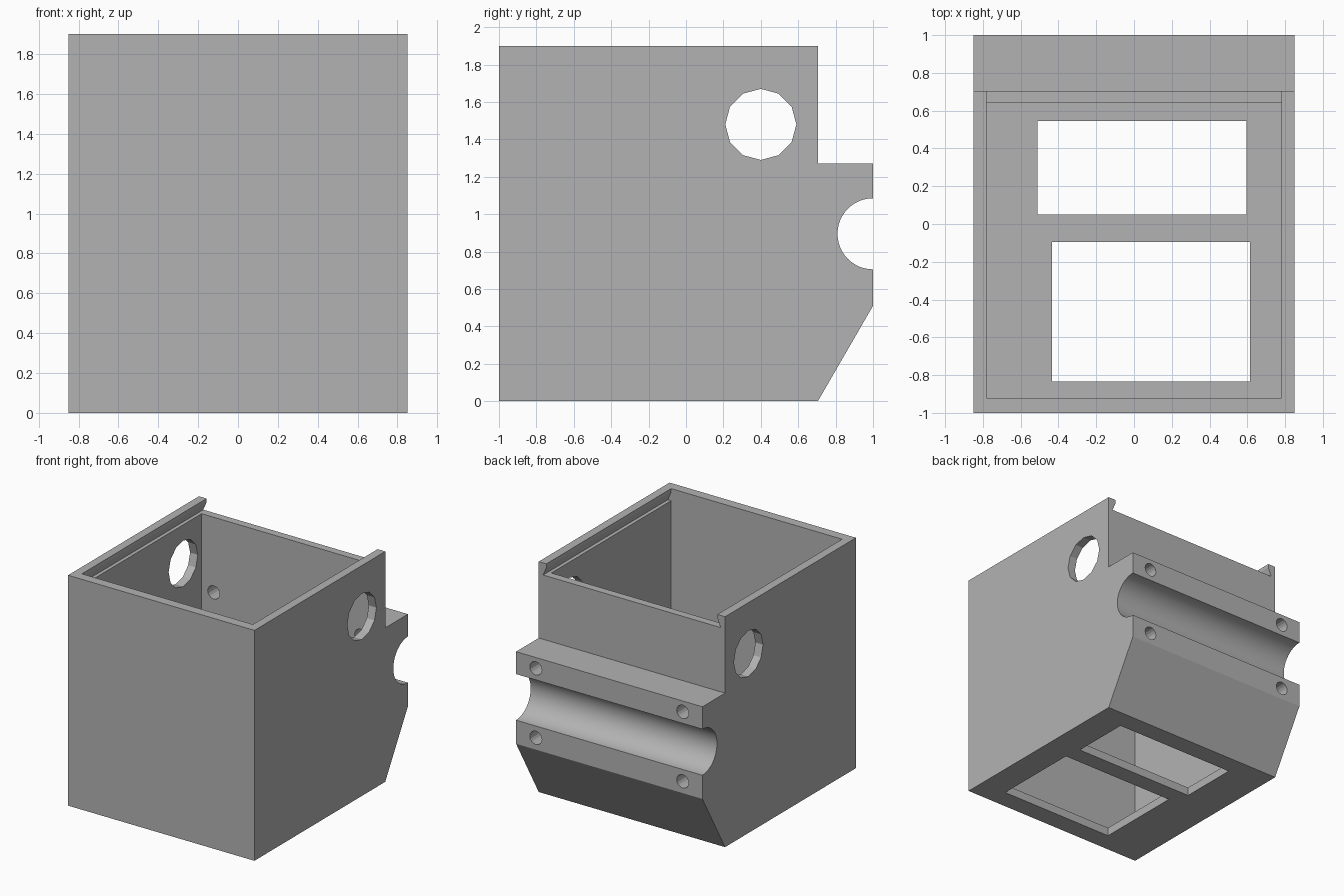
import bpy, bmesh
from math import sin, cos, pi, radians
from mathutils import Vector

default = bpy.data.objects.get("Cube")
if default:
    bpy.data.objects.remove(default, do_unlink=True)

grey = bpy.data.materials.new("plain grey")
grey.use_nodes = True
grey.diffuse_color = (0.45, 0.45, 0.45, 1)
grey.node_tree.nodes["Principled BSDF"].inputs["Base Color"].default_value = (0.45, 0.45, 0.45, 1)


def prism(name, points, axis, start, end):
    """Extrude a flat profile along x, y or z."""
    place = {"x": lambda a, b: (start, a, b),
             "y": lambda a, b: (a, start, b),
             "z": lambda a, b: (a, b, start)}[axis]
    bm = bmesh.new()
    face = bm.faces.new([bm.verts.new(place(a, b)) for a, b in points])
    grown = bmesh.ops.extrude_face_region(bm, geom=[face])["geom"]
    shift = Vector([end - start if axis == k else 0 for k in "xyz"])
    bmesh.ops.translate(bm, vec=shift, verts=[v for v in grown if isinstance(v, bmesh.types.BMVert)])
    bmesh.ops.recalc_face_normals(bm, faces=bm.faces)
    mesh = bpy.data.meshes.new(name)
    bm.to_mesh(mesh)
    bm.free()
    mesh.materials.append(grey)
    obj = bpy.data.objects.new(name, mesh)
    bpy.context.collection.objects.link(obj)
    return obj


def rect(a0, a1, b0, b1):
    return [(a0, b0), (a1, b0), (a1, b1), (a0, b1)]


def circle(a, b, r, n):
    return [(a + r * cos(2 * pi * i / n), b + r * sin(2 * pi * i / n)) for i in range(n)]


# Outer body: side profile with a half-round channel in the rear block
steps = 24
channel = [(1 - 0.19 * sin(pi * i / steps), 0.895 - 0.19 * cos(pi * i / steps))
           for i in range(steps + 1)]
profile = [(-1, 0), (0.705, 0), (1, 0.51)] + channel + [(1, 1.27), (0.705, 1.27), (0.705, 1.9), (-1, 1.9)]
body = prism("box_body", profile, "x", -0.85, 0.85)

# Inner cavity
cutters = [prism("cavity_cutter", rect(-0.78, 0.78, -0.92, 0.64), "z", 0.07, 1.85)]

# Undercut slot for a sliding lid, open at the back
half = [(0.81, 1.80), (0.78, 1.87), (0.78, 2.0)]
slot = half + [(-x, z) for x, z in reversed(half)]
cutters.append(prism("lid_slot_cutter", slot, "y", -0.92, 0.9))

# Two windows in the floor
cutters.append(prism("rear_window_cutter", rect(-0.51, 0.595, 0.05, 0.545), "z", -0.1, 0.3))
cutters.append(prism("front_window_cutter", rect(-0.435, 0.615, -0.835, -0.095), "z", -0.1, 0.3))

# Round openings through both side walls
cutters.append(prism("side_hole_cutter", circle(0.4, 1.48, 0.19, 12), "x", -1, 1))

# Four bolt holes through the rear block
for x in (-0.67, 0.67):
    for z in (0.607, 1.18):
        cutters.append(prism("bolt_hole_cutter", circle(x, z, 0.055, 16), "y", 0.5, 1.1))

# Cut everything out of the body
bpy.context.view_layer.objects.active = body
for cutter in cutters:
    cutter.hide_render = True
    mod = body.modifiers.new("cut", "BOOLEAN")
    mod.operation = "DIFFERENCE"
    mod.solver = "EXACT"
    mod.object = cutter
    bpy.ops.object.modifier_apply(modifier=mod.name)
    bpy.data.objects.remove(cutter, do_unlink=True)

# Smooth channel, crisp edges elsewhere
bpy.ops.object.select_all(action="DESELECT")
body.select_set(True)
bpy.ops.object.shade_smooth_by_angle(angle=radians(20))
